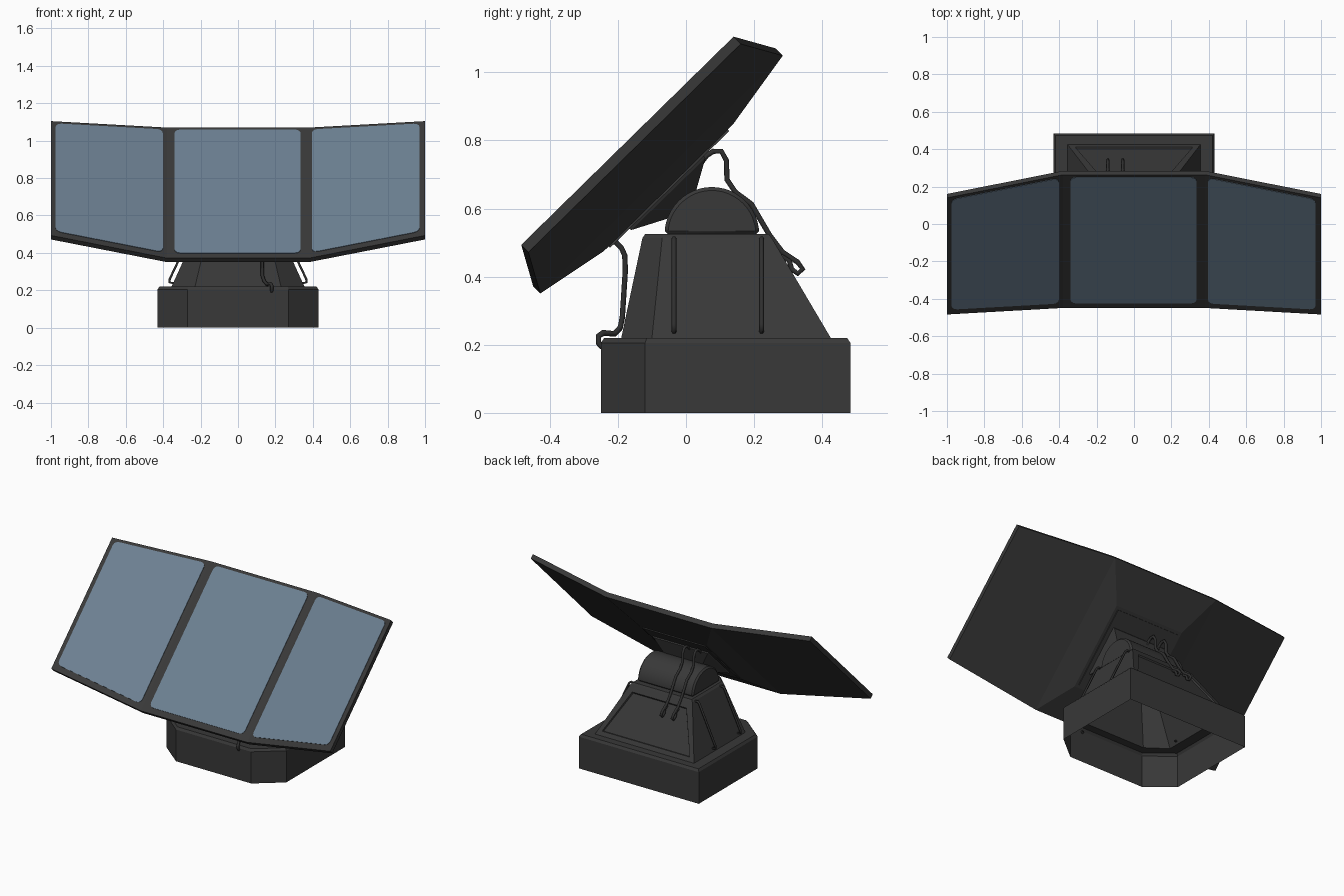
import bpy, bmesh, math
from mathutils import Vector

if "Cube" in bpy.data.objects:
    bpy.data.objects.remove(bpy.data.objects["Cube"])


def material(name, rgb):
    m = bpy.data.materials.new(name)
    m.diffuse_color = (*rgb, 1)
    m.use_nodes = True
    m.node_tree.nodes["Principled BSDF"].inputs["Base Color"].default_value = m.diffuse_color
    return m


GREY = material("dark grey shell", (0.04, 0.04, 0.04))
BLACK = material("cable black", (0.028, 0.028, 0.028))
BLUE = material("slate blue cells", (0.15, 0.215, 0.285))


def finish(bm, name, mat):
    bmesh.ops.recalc_face_normals(bm, faces=bm.faces[:])
    me = bpy.data.meshes.new(name)
    bm.to_mesh(me)
    bm.free()
    me.materials.append(mat)
    ob = bpy.data.objects.new(name, me)
    bpy.context.collection.objects.link(ob)
    return ob


def loft_mesh(rings, cap_start=True, cap_end=True):
    bm = bmesh.new()
    vs = [[bm.verts.new(p) for p in r] for r in rings]
    n = len(rings[0])
    for a, b in zip(vs, vs[1:]):
        for i in range(n):
            j = (i + 1) % n
            bm.faces.new((a[i], a[j], b[j], b[i]))
    if cap_start:
        bm.faces.new(vs[0][::-1])
    if cap_end:
        bm.faces.new(vs[-1])
    return bm


def loft(name, mat, rings, **kw):
    return finish(loft_mesh(rings, **kw), name, mat)


def hexagon(hx, y0, y1, cx, cy, z):
    """Plan outline with the two front corners cut off."""
    return [(-cx, y0, z), (cx, y0, z), (hx, cy, z), (hx, y1, z), (-hx, y1, z), (-hx, cy, z)]


def tube(name, pts, r=0.009):
    cu = bpy.data.curves.new(name, 'CURVE')
    cu.dimensions = '3D'
    cu.bevel_depth = r
    cu.bevel_resolution = 1
    cu.use_fill_caps = True
    sp = cu.splines.new('POLY')
    sp.points.add(len(pts) - 1)
    for q, p in zip(sp.points, pts):
        q.co = (*p, 1)
    cu.materials.append(BLACK)
    ob = bpy.data.objects.new(name, cu)
    bpy.context.collection.objects.link(ob)


# Hollow base and tapered pedestal, open underneath
bm = loft_mesh([
    hexagon(0.43, -0.25, 0.483, 0.27, -0.12, 0),
    hexagon(0.43, -0.25, 0.483, 0.27, -0.12, 0.205),
    hexagon(0.42, -0.24, 0.473, 0.265, -0.115, 0.22),
    hexagon(0.355, -0.19, 0.425, 0.23, -0.10, 0.22),
    hexagon(0.222, -0.128, 0.252, 0.16, -0.07, 0.513),
    hexagon(0.21, -0.12, 0.243, 0.15, -0.065, 0.525)], cap_start=False)
bmesh.ops.recalc_face_normals(bm, faces=bm.faces[:])
back = [f for f in bm.faces if f.normal.y > 0.5 and 0.3 < f.calc_center_median().z < 0.45]
bmesh.ops.inset_individual(bm, faces=back, thickness=0.05)
bmesh.ops.inset_individual(bm, faces=back, thickness=0.006, depth=-0.008)
finish(bm, "pedestal", GREY)

# Pivot drum: half cylinder across the pedestal top
arc = [(0.076 + 0.139 * math.cos(a), 0.524 + 0.139 * math.sin(a))
       for a in [math.pi * i / 24 for i in range(25)]]
drum = loft("pivot_drum", GREY, [[(x, y, z) for y, z in arc] for x in (-0.2, 0.2)])
bev = drum.modifiers.new("rim", 'BEVEL')
bev.width = 0.01
bev.limit_method = 'ANGLE'
bev.angle_limit = math.radians(50)
bpy.context.view_layer.objects.active = drum
drum.select_set(True)
bpy.ops.object.shade_smooth_by_angle(angle=math.radians(30))


def P(x, v, n):
    """Panel space: v runs up the tilted panel, n along its facing normal."""
    return (x, 0.714 * v - 0.70 * n, 0.70 * v + 0.714 * n)


FOLD = 0.38


def edge(x):
    """Lower edge, upper edge and front depth of the panel at x."""
    t = max(0, (abs(x) - FOLD) / (1 - FOLD))
    return -0.06 + 0.06 * t, 0.937 - 0.064 * t, 0.58 + 0.111 * t


def panel_ring(x):
    lo, hi, n = edge(x)
    return [P(x, lo, n), P(x, hi, n), P(x, hi, n - 0.03), P(x, lo, n - 0.03)]


def rect(hx, lo, hi, n):
    return [P(-hx, lo, n), P(hx, lo, n), P(hx, hi, n), P(-hx, hi, n)]


# Three-part folded panel and the raised hip on its back
loft("panel_frame", GREY, [panel_ring(x) for x in (-1, -FOLD, FOLD, 1)])
loft("panel_back_hip", GREY, [rect(FOLD, -0.06, 0.937, 0.55), rect(0.245, 0.16, 0.69, 0.508),
                              rect(0.225, 0.18, 0.67, 0.508), rect(0.225, 0.18, 0.67, 0.502)],
     cap_start=False)

# Neck joining the panel to the drum
loft("panel_neck", GREY, [
    [(s * h, y, z) for s, y, z in ((-1, *a), (1, *a), (1, *b), (-1, *b))]
    for h, a, b in ((0.2, (-0.17, 0.542), (0.05, 0.757)),
                    (0.195, (-0.16, 0.537), (0.057, 0.748)),
                    (0.14, (-0.055, 0.57), (0.03, 0.654)),
                    (0.14, (0.0, 0.53), (0.075, 0.60)))])


# Blue cells: thin plates with rounded corners
def cell(name, x0, x1):
    rx, rw = 0.03, 0.03
    outline = []
    for k, (cx, cw) in enumerate(((x1 - rx, 1 - rw), (x0 + rx, 1 - rw),
                                  (x0 + rx, rw), (x1 - rx, rw))):
        for i in range(4):
            a = math.pi / 2 * (k + i / 3)
            outline.append((cx + rx * math.cos(a), cw + rw * math.sin(a)))
    rings = []
    for off in (-0.002, 0.003):
        ring = []
        for x, w in outline:
            lo, hi, n = edge(x)
            lo, hi = lo + 0.037, hi - 0.018
            ring.append(P(x, lo + (hi - lo) * w, n + off))
        rings.append(ring)
    loft(name, BLUE, rings)


cell("cell_left", -0.975, -0.402)
cell("cell_middle", -0.34, 0.335)
cell("cell_right", 0.395, 0.97)

# Side rods on the pedestal
for s in (-1, 1):
    for y in (-0.035, 0.222):
        tube("side_rod", [(s * 0.335, y, 0.235), (s * 0.366, y, 0.243), (s * 0.365, y, 0.26),
                          (s * 0.25, y, 0.503), (s * 0.238, y, 0.512), (s * 0.21, y, 0.508)], 0.007)

# Front cable from panel to base
tube("front_cable", [(0.13, -0.215, 0.51), (0.13, -0.19, 0.485), (0.13, -0.18, 0.463),
                     (0.13, -0.178, 0.42), (0.13, -0.187, 0.28), (0.14, -0.193, 0.25),
                     (0.155, -0.21, 0.232), (0.175, -0.243, 0.235), (0.18, -0.257, 0.225),
                     (0.18, -0.257, 0.205), (0.18, -0.245, 0.193)])

# Twin rear cables looping from neck to pedestal back
PATH = [(0.045, 0.735), (0.06, 0.755), (0.08, 0.768), (0.104, 0.768), (0.119, 0.74), (0.12, 0.685),
        (0.145, 0.648), (0.192, 0.613), (0.245, 0.522), (0.283, 0.472), (0.327, 0.443),
        (0.343, 0.422), (0.328, 0.409), (0.31, 0.422), (0.303, 0.448), (0.28, 0.46)]
for x in (-0.14, -0.06):
    tube("rear_cable", [(x, y, z) for y, z in PATH])
